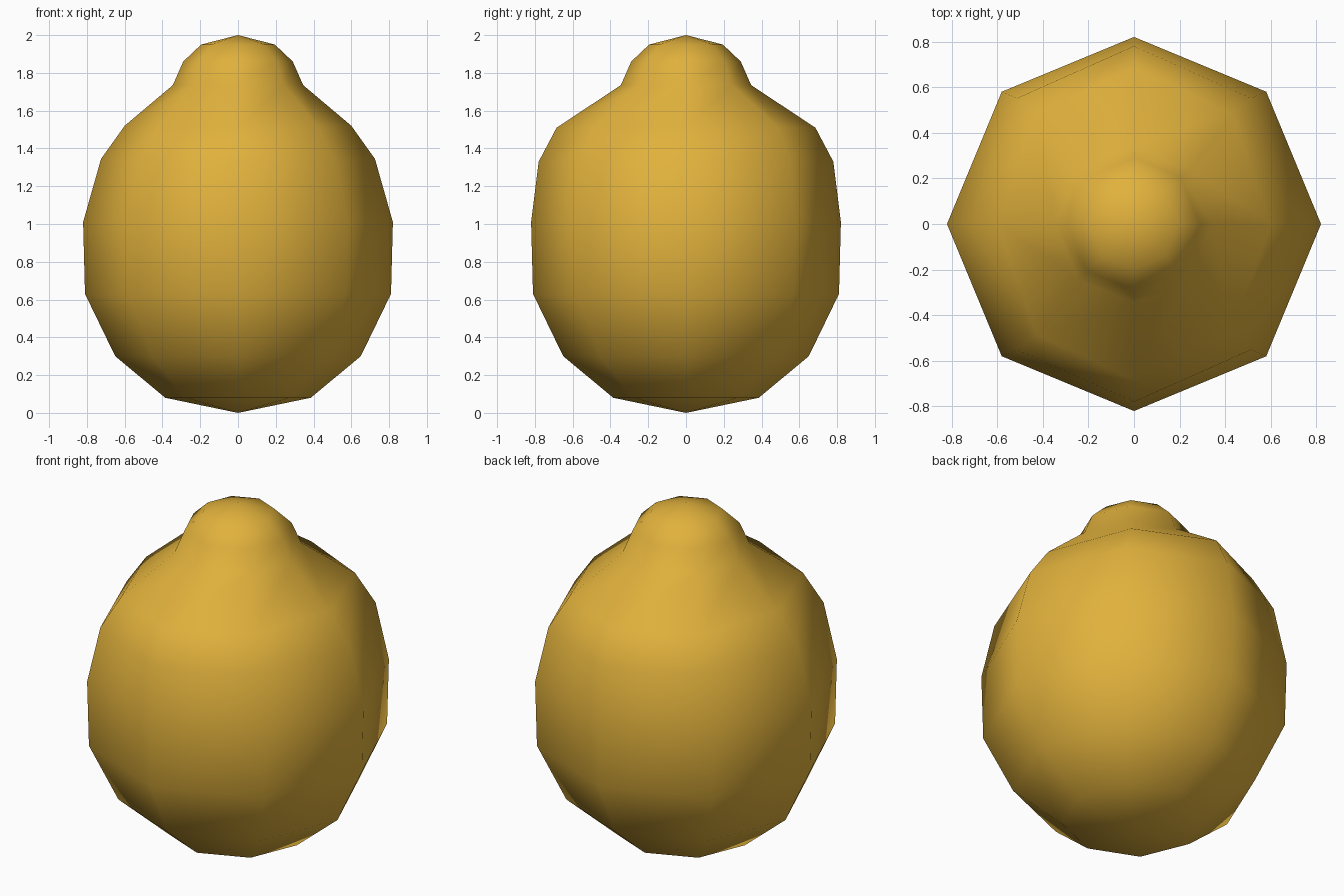
import bpy, bmesh, math

if "Cube" in bpy.data.objects:
    bpy.data.objects.remove(bpy.data.objects["Cube"])

# lemon skin colour
skin = bpy.data.materials.new("lemon_yellow")
skin.diffuse_color = (0.75, 0.44, 0.045, 1)
skin.use_nodes = True
skin.node_tree.nodes["Principled BSDF"].inputs["Base Color"].default_value = skin.diffuse_color

SIDES = 8
# rings: x radius, y radius, height at the x side, height at the y side
RINGS = [
    (0.385, 0.385, 0.08, 0.08),
    (0.65, 0.65, 0.30, 0.30),
    (0.81, 0.81, 0.63, 0.63),
    (0.82, 0.82, 1.01, 1.01),
    (0.725, 0.78, 1.345, 1.33),
    (0.60, 0.685, 1.52, 1.51),
    (0.345, 0.345, 1.735, 1.735),
    (0.29, 0.29, 1.86, 1.86),
    (0.195, 0.195, 1.95, 1.95),
]

bm = bmesh.new()


def ring(rx, ry, zx, zy):
    verts = []
    for i in range(SIDES):
        a = 2 * math.pi * i / SIDES
        c, s = math.cos(a), math.sin(a)
        verts.append(bm.verts.new((rx * c, ry * s, zx * c * c + zy * s * s)))
    return verts


# body and nub as one lathed skin, closed by a point at each end
loops = [ring(*r) for r in RINGS]
bottom = bm.verts.new((0, 0, 0))
top = bm.verts.new((0, 0, 2))
for i in range(SIDES):
    j = (i + 1) % SIDES
    for lo, hi in zip(loops, loops[1:]):
        bm.faces.new((lo[i], lo[j], hi[j], hi[i]))
    bm.faces.new((bottom, loops[0][j], loops[0][i]))
    bm.faces.new((top, loops[-1][i], loops[-1][j]))
for f in bm.faces:
    f.smooth = True
bmesh.ops.recalc_face_normals(bm, faces=bm.faces)

mesh = bpy.data.meshes.new("lemon")
bm.to_mesh(mesh)
bm.free()
mesh.materials.append(skin)
bpy.context.collection.objects.link(bpy.data.objects.new("lemon", mesh))
